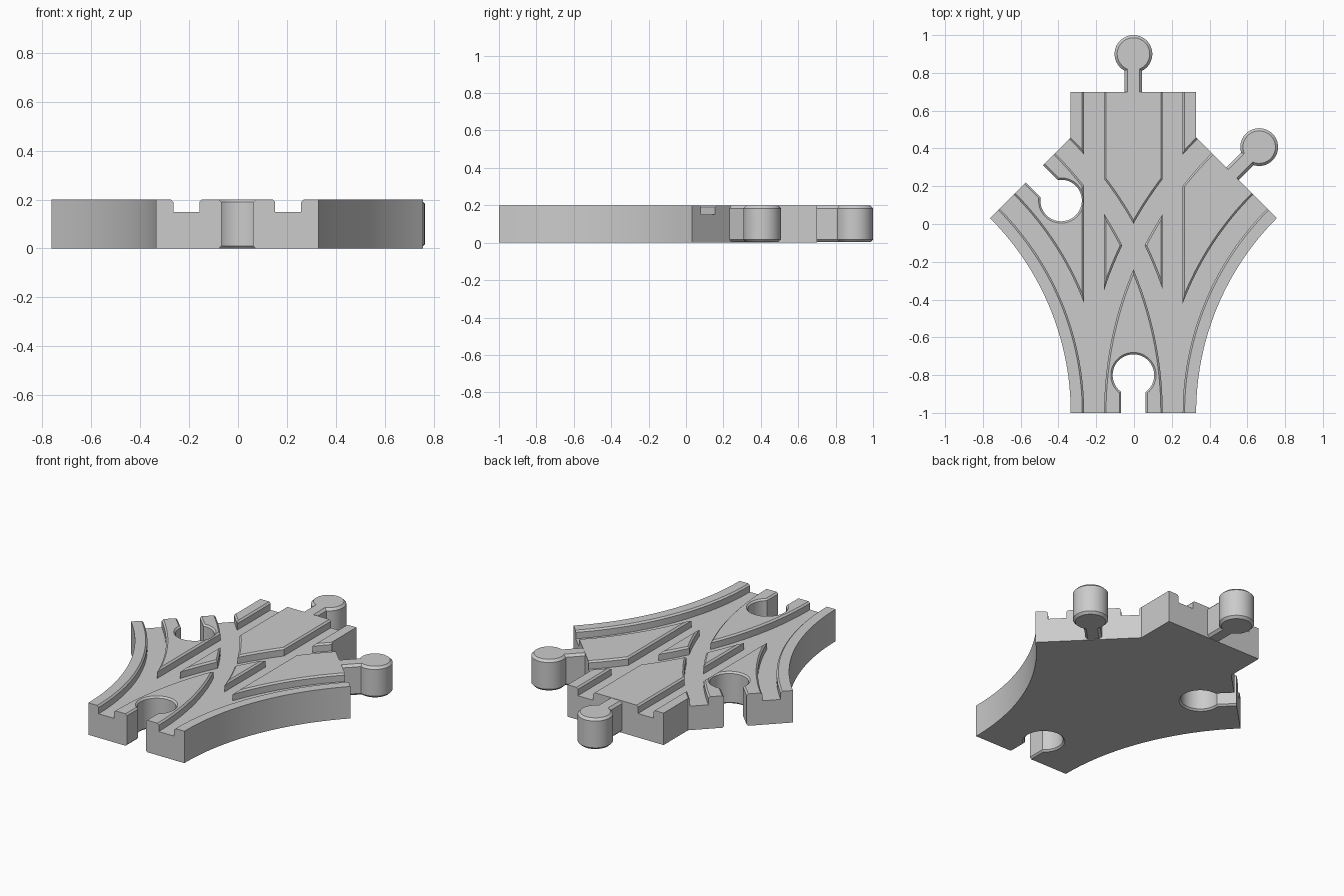
import bpy, bmesh
from math import sin, cos, asin, pi, radians
from mathutils import Matrix, Vector

cube = bpy.data.objects.get("Cube")
if cube:
    bpy.data.objects.remove(cube, do_unlink=True)

R = 1.79          # centreline radius of the curved branches
HALF = 0.332      # half width of the track
H = 0.2           # track height
TURN = radians(45)
STEPS = 28
SHIFT = Vector((-0.003, 0, 0))

grey = bpy.data.materials.new("plain grey")
grey.use_nodes = True
grey.diffuse_color = (0.6, 0.6, 0.6, 1)
grey.node_tree.nodes["Principled BSDF"].inputs["Base Color"].default_value = grey.diffuse_color


def loft(name, rings, matrix=Matrix()):
    """Capped solid through closed rings of equal length."""
    bm = bmesh.new()
    loops = [[bm.verts.new(matrix @ Vector(p) + SHIFT) for p in ring] for ring in rings]
    n = len(loops[0])
    for a, b in zip(loops, loops[1:]):
        for i in range(n):
            j = (i + 1) % n
            bm.faces.new((a[i], a[j], b[j], b[i]))
    bm.faces.new(loops[0])
    bm.faces.new(loops[-1])
    bmesh.ops.recalc_face_normals(bm, faces=bm.faces)
    mesh = bpy.data.meshes.new(name)
    bm.to_mesh(mesh)
    bm.free()
    obj = bpy.data.objects.new(name, mesh)
    bpy.context.collection.objects.link(obj)
    return obj


def select(obj):
    bpy.ops.object.select_all(action='DESELECT')
    obj.select_set(True)
    bpy.context.view_layer.objects.active = obj


def finish(obj):
    select(obj)
    bpy.ops.object.shade_smooth_by_angle(angle=radians(25))


def cut(target, cutter):
    cutter.hide_render = True
    mod = target.modifiers.new("cut", 'BOOLEAN')
    mod.operation = 'DIFFERENCE'
    mod.solver = 'EXACT'
    mod.object = cutter
    select(target)
    bpy.ops.object.modifier_apply(modifier=mod.name)
    bpy.data.objects.remove(cutter, do_unlink=True)


def keyhole(name, radius, half, length, levels, place, angle):
    """Round head with a straight neck towards local -y; levels are (z, growth)."""
    rings = []
    for z, grow in levels:
        r, w = radius + grow, half + grow
        a = asin(w / r)
        start, span = a - pi / 2, 2 * pi - 2 * a
        ring = [(r * cos(start + span * i / 48), r * sin(start + span * i / 48), z)
                for i in range(49)]
        rings.append(ring + [(-w, -length, z), (w, -length, z)])
    matrix = Matrix.Translation(Vector((*place, 0))) @ Matrix.Rotation(radians(angle), 4, 'Z')
    return loft(name, rings, matrix)


def branch_path(side):
    """Points and sideways vectors along a track; side 0 is the straight one."""
    if side == 0:
        return [(Vector((0, y)), Vector((1, 0))) for y in (-1.1, 0.8)]
    path = [(Vector((0, -1.1)), Vector((-side, 0)))]
    for i in range(STEPS + 1):
        t = TURN * i / STEPS
        path.append((Vector((side * R * (1 - cos(t)), -1 + R * sin(t))),
                     Vector((-side * cos(t), sin(t)))))
    end, normal = path[-1]
    path.append((end + 0.1 * Vector((side * sin(TURN), cos(TURN))), normal))
    return path


# Track body: both flared sides, slanted ends and the straight end
r = R - HALF
half_outline = [(R - r * cos(TURN * i / STEPS), -1 + r * sin(TURN * i / STEPS))
                for i in range(STEPS + 1)]
tip_x, tip_y = half_outline[-1]
half_outline += [(HALF, tip_y + tip_x - HALF), (HALF, 0.7)]
outline = half_outline + [(-x, y) for x, y in reversed(half_outline)]
body = loft("track_body", [[(x, y, z) for x, y in outline] for z in (0, H)])
body.data.materials.append(grey)

# Wheel grooves with chamfered rims along all three branches
INNER, OUTER, FLOOR, RIM = 0.155, 0.261, 0.15, 0.19
section = [(INNER, FLOOR), (OUTER, FLOOR), (OUTER, RIM),
           (OUTER + 0.03, RIM + 0.03), (INNER - 0.03, RIM + 0.03), (INNER, RIM)]
for side in (0, 1, -1):
    for hand in (1, -1):
        rings = [[(*(p + n * d * hand), z) for d, z in section]
                 for p, n in branch_path(side)]
        cut(body, loft("groove_cutter", rings))

# Sockets at the front end and the right-hand slanted end
end = Vector((R * (1 - cos(TURN)), -1 + R * sin(TURN)))
diag = 0.2 * sin(TURN)
flare = [(-0.02, 0.03), (0.01, 0), (RIM, 0), (RIM + 0.03, 0.03)]
for place, angle in (((0, -0.8), 0), ((-end.x + diag, end.y - diag), -135)):
    cut(body, keyhole("socket_cutter", 0.11, 0.065, 0.3, flare, place, angle))
finish(body)

# Round-headed connectors at the back end and the left-hand slanted end
bevel = [(0.003, -0.014), (0.017, 0), (0.184, 0), (0.198, -0.014)]
for name, place, angle in (("back_connector", (0, 0.9), 0),
                           ("left_connector", (end.x + diag, end.y + diag), -45)):
    peg = keyhole(name, 0.1, 0.046, 0.22, bevel, place, angle)
    peg.data.materials.append(grey)
    finish(peg)
